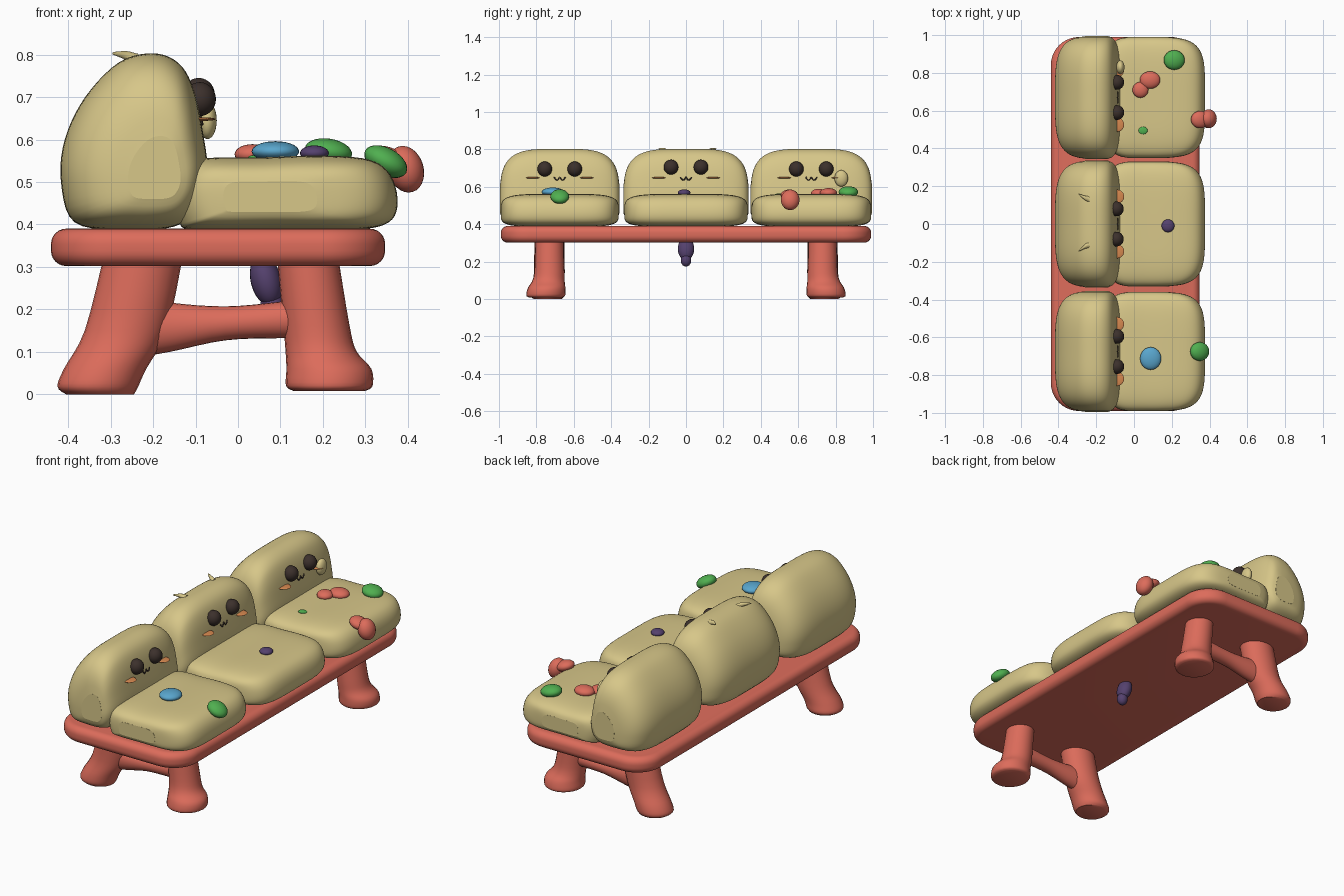
import bpy, bmesh, math
from mathutils import Vector, Matrix
from mathutils.bvhtree import BVHTree

if "Cube" in bpy.data.objects:
    bpy.data.objects.remove(bpy.data.objects["Cube"], do_unlink=True)


def material(name, r, g, b):
    m = bpy.data.materials.new(name)
    m.use_nodes = True
    m.diffuse_color = (r, g, b, 1)
    m.node_tree.nodes["Principled BSDF"].inputs["Base Color"].default_value = (r, g, b, 1)
    return m


TAN = material("tan cushion", 0.68, 0.57, 0.25)
CORAL = material("coral red", 0.72, 0.15, 0.105)
DARK = material("dark brown", 0.045, 0.03, 0.025)
ORANGE = material("orange blush", 0.68, 0.25, 0.08)
GREEN = material("green", 0.08, 0.43, 0.08)
BLUE = material("blue", 0.10, 0.38, 0.61)
PURPLE = material("purple", 0.09, 0.053, 0.155)


def finish(bm, name, mat):
    bmesh.ops.recalc_face_normals(bm, faces=bm.faces)
    for f in bm.faces:
        f.smooth = True
    me = bpy.data.meshes.new(name)
    bm.to_mesh(me)
    bm.free()
    me.materials.append(mat)
    ob = bpy.data.objects.new(name, me)
    bpy.context.collection.objects.link(ob)
    return ob


def loft(rings):
    """Skin closed rings of equal length and cap both ends."""
    bm = bmesh.new()
    loops = [[bm.verts.new(p) for p in ring] for ring in rings]
    n = len(loops[0])
    for a, b in zip(loops, loops[1:]):
        for i in range(n):
            bm.faces.new((a[i], a[(i + 1) % n], b[(i + 1) % n], b[i]))
    bm.faces.new(loops[0])
    bm.faces.new(loops[-1])
    return bm


def ease(points, steps, closed):
    """Catmull-Rom smoothing of a list of tuples."""
    pts = [Vector(p) for p in points]
    n, out = len(pts), []
    pick = (lambda i: pts[i % n]) if closed else (lambda i: pts[max(0, min(n - 1, i))])
    for i in range(n if closed else n - 1):
        a, b, c, d = (pick(i + k) for k in (-1, 0, 1, 2))
        for s in range(steps):
            t = s / steps
            out.append(0.5 * (2 * b + (c - a) * t + (2 * a - 5 * b + 4 * c - d) * t * t
                              + (3 * b - a - 3 * c + d) * t ** 3))
    return out if closed else out + [pts[-1]]


def cushion(profile, pivot, y, half, power):
    """Sweep an x-z profile along y, rounding it off toward both ends."""
    outline, c = ease(profile, 5, True), Vector(pivot)
    rings = []
    for k in range(49):
        t = math.sin((k / 24 - 1) * math.pi / 2)
        s = max(0.02, 1 - abs(t) ** power) ** (1 / power)
        ring = [c + (p - c) * s for p in outline]
        rings.append([(p.x, y + half * t, p.y) for p in ring])
    return loft(rings)


def blob(name, mat, loc, radii, tilt=0.0):
    bm = bmesh.new()
    bmesh.ops.create_uvsphere(bm, u_segments=24, v_segments=14, radius=1)
    bm.transform(Matrix.Translation(loc) @ Matrix.Rotation(tilt, 4, 'Y') @ Matrix.Diagonal((*radii, 1)))
    return finish(bm, name, mat)


def limb(name, sections, axis, y):
    """Oval tube: sections are (along x, along z, radius, y radius, y shift)."""
    rings = []
    for x, z, r, ry, dy in ease(sections, 4, False):
        ring = []
        for i in range(24):
            a = i * math.tau / 24
            dx, dz = (r * math.cos(a), 0) if axis == 'Z' else (0, r * math.cos(a))
            ring.append((x + dx, y + math.copysign(dy, y) + ry * math.sin(a), z + dz))
        rings.append(ring)
    ob = finish(loft(rings), name, CORAL)
    return ob


# Bench slab with rounded plan and soft edges
bm = bmesh.new()
bmesh.ops.create_cube(bm, size=1)
bm.transform(Matrix.Translation((-0.047, 0, 0.346)) @ Matrix.Diagonal((0.787, 1.98, 0.088, 1)))
upright = [e for e in bm.edges if abs(e.verts[0].co.z - e.verts[1].co.z) > 0.01]
bmesh.ops.bevel(bm, geom=upright, offset=0.15, segments=10, profile=0.5, affect='EDGES')
rims = [e for e in bm.edges if abs(e.verts[0].co.z - e.verts[1].co.z) < 0.001]
bmesh.ops.bevel(bm, geom=rims, offset=0.036, segments=6, profile=0.5, affect='EDGES')
finish(bm, "bench_slab", CORAL)

# Legs and side stretchers
FRONT_LEG = [(0.215, 0.008, 0.085, 0.09, 0.02), (0.215, 0.02, 0.102, 0.104, 0.02),
             (0.214, 0.06, 0.1, 0.1, 0.015), (0.196, 0.1, 0.084, 0.086, 0.005),
             (0.185, 0.16, 0.078, 0.08, 0), (0.163, 0.33, 0.072, 0.074, 0)]
REAR_LEG = [(-0.325, 0.0, 0.08, 0.075, 0.01), (-0.33, 0.018, 0.095, 0.09, 0.01),
            (-0.313, 0.06, 0.097, 0.088, 0.01), (-0.264, 0.15, 0.097, 0.082, 0),
            (-0.222, 0.33, 0.093, 0.08, 0)]
STRETCHER = [(-0.25, 0.16, 0.075, 0.05, 0), (-0.16, 0.158, 0.058, 0.045, 0),
             (-0.03, 0.167, 0.04, 0.04, 0), (0.1, 0.175, 0.043, 0.042, 0), (0.18, 0.18, 0.05, 0.045, 0)]
for side, y in (("right", -0.73), ("left", 0.73)):
    limb("front_leg_" + side, FRONT_LEG, 'Z', y)
    limb("rear_leg_" + side, REAR_LEG, 'Z', y)
    limb("stretcher_" + side, STRETCHER, 'X', y)

# Cushions with faces
BACK = [(-0.417, 0.5), (-0.385, 0.405), (-0.27, 0.387), (-0.15, 0.395), (-0.095, 0.44), (-0.072, 0.52),
        (-0.083, 0.62), (-0.105, 0.72), (-0.14, 0.78), (-0.2, 0.803), (-0.28, 0.782), (-0.36, 0.7),
        (-0.408, 0.6)]
SEAT = [(-0.14, 0.41), (-0.1, 0.387), (0.1, 0.387), (0.28, 0.388), (0.355, 0.405), (0.376, 0.45),
        (0.36, 0.515), (0.31, 0.552), (0.2, 0.562), (0.06, 0.558), (-0.1, 0.552), (-0.15, 0.5)]
for tag, y, half, eye_z in (("right", -0.675, 0.32, 0.695), ("middle", 0, 0.335, 0.705),
                            ("left", 0.67, 0.325, 0.695)):
    finish(cushion(SEAT, (0.05, 0.46), y, half - 0.005, 4.5), "seat_cushion_" + tag, TAN)
    bm = cushion(BACK, (-0.17, 0.5), y, half, 3.8)
    surface = BVHTree.FromBMesh(bm)
    finish(bm, "back_cushion_" + tag, TAN)

    def front(dy, z):
        hit, normal, _, _ = surface.ray_cast(Vector((1, y + dy, z)), Vector((-1, 0, 0)))
        return hit, normal if normal.x > 0 else -normal

    for s, label in ((-1, "right"), (1, "left")):
        hit, _ = front(s * 0.08, eye_z)
        blob(f"eye_{tag}_{label}", DARK, hit + Vector((0.008, 0, 0)), (0.038, 0.039, 0.04))
        # Thin round cheek patch lying on the cushion
        hit, normal = front(s * 0.145, 0.648)
        bm = bmesh.new()
        bmesh.ops.create_uvsphere(bm, u_segments=24, v_segments=10, radius=1)
        turn = normal.to_track_quat('Z', 'Y').to_matrix().to_4x4()
        bm.transform(Matrix.Translation(hit) @ turn @ Matrix.Diagonal((0.037, 0.037, 0.0045, 1)))
        finish(bm, f"cheek_{tag}_{label}", ORANGE)

    # Little double-curve smile
    cu = bpy.data.curves.new("mouth_" + tag, 'CURVE')
    cu.dimensions = '3D'
    cu.bevel_depth = 0.0035
    cu.bevel_resolution = 2
    line = cu.splines.new('POLY')
    line.points.add(20)
    for i, p in enumerate(line.points):
        t = i / 10 - 1
        hit, _ = front(t * 0.03, 0.652 - 0.016 * abs(math.sin(t * math.pi)))
        p.co = (hit.x + 0.001, hit.y, hit.z, 1)
    cu.materials.append(DARK)
    bpy.context.collection.objects.link(bpy.data.objects.new("mouth_" + tag, cu))

# Small horns on the middle back
for name, y, lean in (("horn_right", -0.11, -0.035), ("horn_left", 0.13, 0.03)):
    path = ease([(-0.235, y, 0.782), (-0.262, y + lean * 0.3, 0.797), (-0.295, y + lean, 0.803)], 4, False)
    rings = []
    for i, p in enumerate(path):
        r = 0.02 * (1 - i / len(path))
        rings.append([p + Vector((0, r * math.cos(a * math.tau / 12), r * math.sin(a * math.tau / 12)))
                      for a in range(12)])
    finish(loft(rings), name, TAN)

# Round tan ear beside the left cushion's face
blob("ear_bump", TAN, (-0.072, 0.83, 0.645), (0.022, 0.036, 0.044))

# Sweets scattered over the seats
blob("blue_sweet", BLUE, (0.088, -0.712, 0.572), (0.056, 0.06, 0.024))
blob("green_sweet_right", GREEN, (0.348, -0.675, 0.548), (0.055, 0.05, 0.032), 0.5)
blob("purple_sweet", PURPLE, (0.18, -0.01, 0.568), (0.034, 0.034, 0.018))
blob("green_sweet_left", GREEN, (0.213, 0.868, 0.572), (0.056, 0.052, 0.03), 0.15)
blob("green_chip", GREEN, (0.048, 0.495, 0.558), (0.024, 0.02, 0.006))
blob("red_sweet_large", CORAL, (0.085, 0.762, 0.567), (0.054, 0.046, 0.026))
blob("red_sweet_small", CORAL, (0.034, 0.71, 0.565), (0.042, 0.042, 0.024))
blob("red_bean_lower", CORAL, (0.395, 0.557, 0.53), (0.042, 0.05, 0.056), -0.3)
blob("red_bean_upper", CORAL, (0.35, 0.553, 0.555), (0.05, 0.046, 0.028), 0.3)

# Purple drop hanging under the slab
blob("hanging_drop", PURPLE, (0.066, 0, 0.268), (0.036, 0.044, 0.062), -0.25)
blob("hanging_drop_tip", PURPLE, (0.08, 0, 0.207), (0.028, 0.028, 0.034))

# Keep hard rims crisp
for ob in bpy.context.scene.objects:
    ob.select_set(ob.type == 'MESH')
    if ob.type == 'MESH':
        bpy.context.view_layer.objects.active = ob
bpy.ops.object.shade_smooth_by_angle(angle=math.radians(50))
bpy.ops.object.select_all(action='DESELECT')
